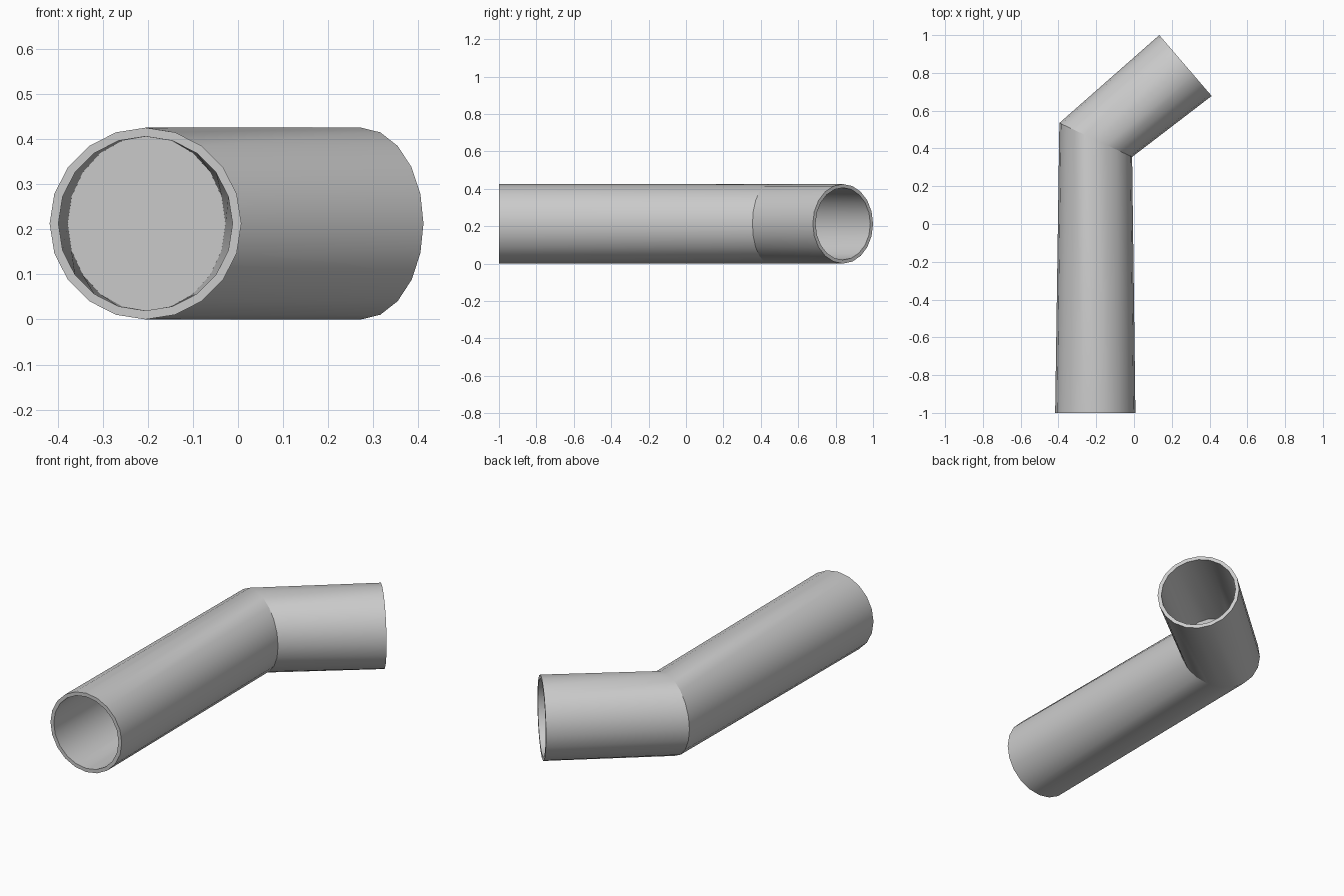
import bpy, bmesh
from math import sin, cos, pi, radians

if "Cube" in bpy.data.objects:
    bpy.data.objects.remove(bpy.data.objects["Cube"])

SIDES, R_OUT, R_IN, Z = 20, 0.2125, 0.193, 0.2125
# stations along the pipe: centre x, centre y, heading from +y toward +x
STATIONS = [(-0.205, -1.0, 0), (-0.2025, 0.445, 25), (0.2725, 0.839, 49.3)]


def ring(bm, station, r):
    x, y, heading = station
    h = radians(heading)
    pts = [2 * pi * i / SIDES for i in range(SIDES)]
    return [bm.verts.new((x + r * cos(a) * cos(h), y - r * cos(a) * sin(h), Z + r * sin(a)))
            for a in pts]


def bridge(bm, a, b):
    for i in range(SIDES):
        j = (i + 1) % SIDES
        bm.faces.new((a[i], a[j], b[j], b[i]))


def finish(bm, name):
    bmesh.ops.recalc_face_normals(bm, faces=bm.faces)
    mesh = bpy.data.meshes.new(name)
    bm.to_mesh(mesh)
    bm.free()
    obj = bpy.data.objects.new(name, mesh)
    bpy.context.collection.objects.link(obj)
    return obj


# bent pipe: outer skin, inner bore and the two open rims
bm = bmesh.new()
outer = [ring(bm, s, R_OUT) for s in STATIONS]
inner = [ring(bm, s, R_IN) for s in STATIONS]
for k in range(2):
    bridge(bm, outer[k], outer[k + 1])
    bridge(bm, inner[k + 1], inner[k])
bridge(bm, inner[0], outer[0])
bridge(bm, outer[2], inner[2])
pipe = finish(bm, "bent_pipe")
bpy.context.view_layer.objects.active = pipe
pipe.select_set(True)
bpy.ops.object.shade_smooth_by_angle(angle=radians(22))

# flat partition closing the bore at the bend
bm = bmesh.new()
bm.faces.new(ring(bm, STATIONS[1], R_IN))
finish(bm, "bend_partition")
